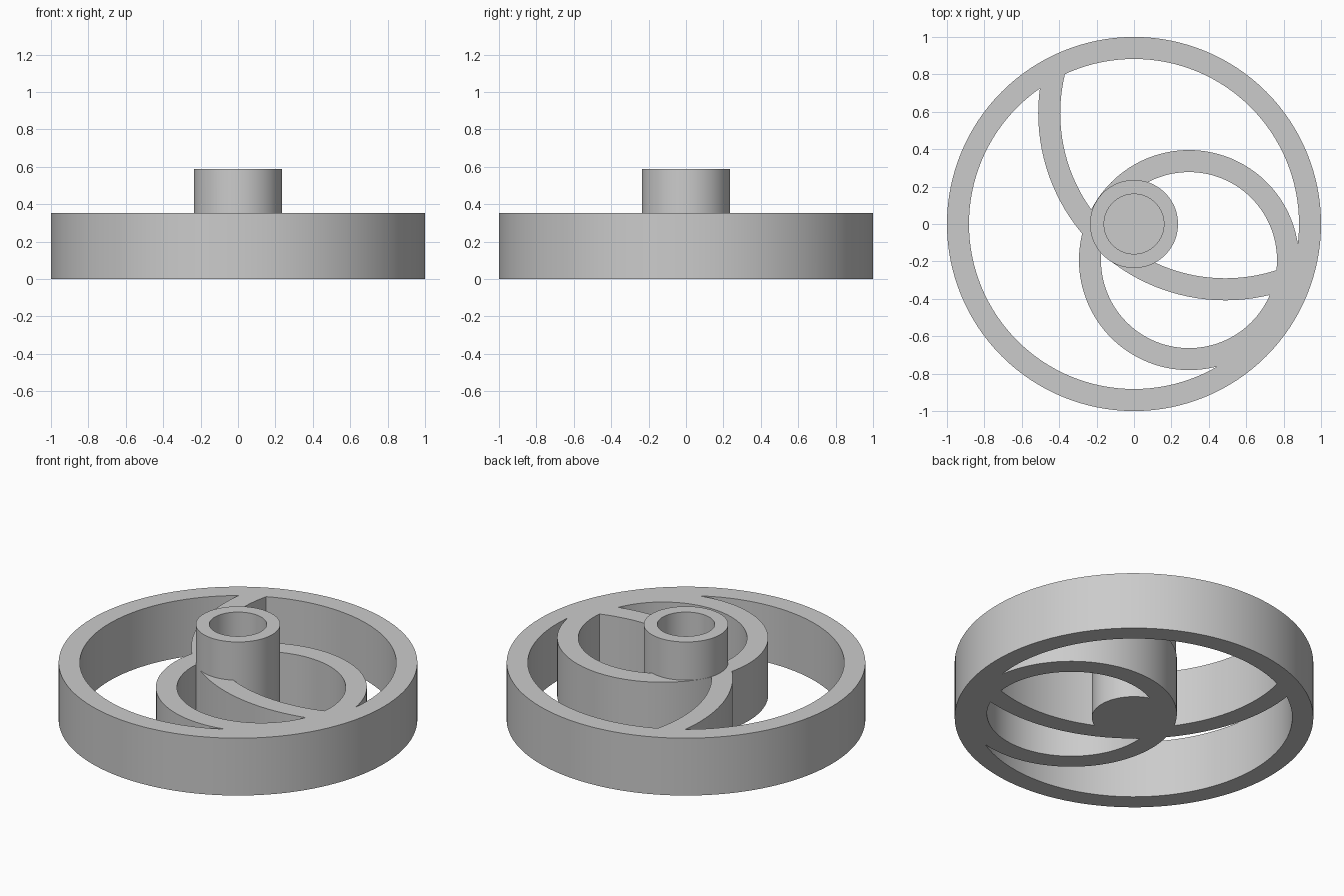
import bpy, bmesh

if "Cube" in bpy.data.objects:
    bpy.data.objects.remove(bpy.data.objects["Cube"], do_unlink=True)

U = 1 / 17            # base unit: the wheel radius is 17 units
WEB_TOP = 6 * U       # rim and spokes
HUB_TOP = 10 * U
SEG = 128

grey = bpy.data.materials.new("plain grey")
grey.use_nodes = True
grey.diffuse_color = (0.6, 0.6, 0.6, 1)
grey.node_tree.nodes["Principled BSDF"].inputs["Base Color"].default_value = (0.6, 0.6, 0.6, 1)


def cylinder(name, radius, z0, z1, centre=(0, 0), seg=SEG):
    """Upright capped cylinder."""
    bm = bmesh.new()
    bmesh.ops.create_cone(bm, cap_ends=True, segments=seg, radius1=radius,
                          radius2=radius, depth=z1 - z0)
    bmesh.ops.translate(bm, verts=bm.verts, vec=(*centre, (z0 + z1) / 2))
    mesh = bpy.data.meshes.new(name)
    bm.to_mesh(mesh)
    bm.free()
    mesh.materials.append(grey)
    obj = bpy.data.objects.new(name, mesh)
    bpy.context.collection.objects.link(obj)
    return obj


def combine(obj, tool, operation):
    """Apply an exact boolean and remove the tool."""
    mod = obj.modifiers.new(operation, 'BOOLEAN')
    mod.operation, mod.solver, mod.object = operation, 'EXACT', tool
    tool.hide_render = True
    bpy.context.view_layer.objects.active = obj
    bpy.ops.object.modifier_apply(modifier=mod.name)
    bpy.data.objects.remove(tool, do_unlink=True)


def band(name, outer, inner, z0, z1, centre=(0, 0)):
    """Upright tube, left tall so that it can be trimmed flush later."""
    tube = cylinder(name, outer, z0, z1, centre)
    combine(tube, cylinder("bore_cutter", inner, -2, 2, centre), 'DIFFERENCE')
    return tube


# Rim, round inner ring and long curved spoke, all two units thick
wheel = band("wheel", 1.1, 15 * U, -0.5, 0.7)
combine(wheel, band("inner_ring", 10 * U, 8 * U, -0.45, 0.65, (0.294, -0.193)), 'UNION')
combine(wheel, band("curved_spoke", 1.0, 15 * U, -0.4, 0.6, (0.488, 0.592)), 'UNION')

# Trim to the round outline and the flush top
combine(wheel, cylinder("outline_cutter", 1.0, -0.2, WEB_TOP), 'INTERSECT')

# Hub with a blind bore, then the flat underside
combine(wheel, cylinder("hub", 4 * U, -0.1, HUB_TOP), 'UNION')
combine(wheel, cylinder("hub_bore", 0.16, 2 * U, 1), 'DIFFERENCE')
combine(wheel, cylinder("underside_cutter", 1.5, -1, 0), 'DIFFERENCE')

# Smooth walls with sharp rims
bpy.ops.object.select_all(action='DESELECT')
wheel.select_set(True)
bpy.context.view_layer.objects.active = wheel
bpy.ops.object.shade_smooth_by_angle(angle=0.5)
